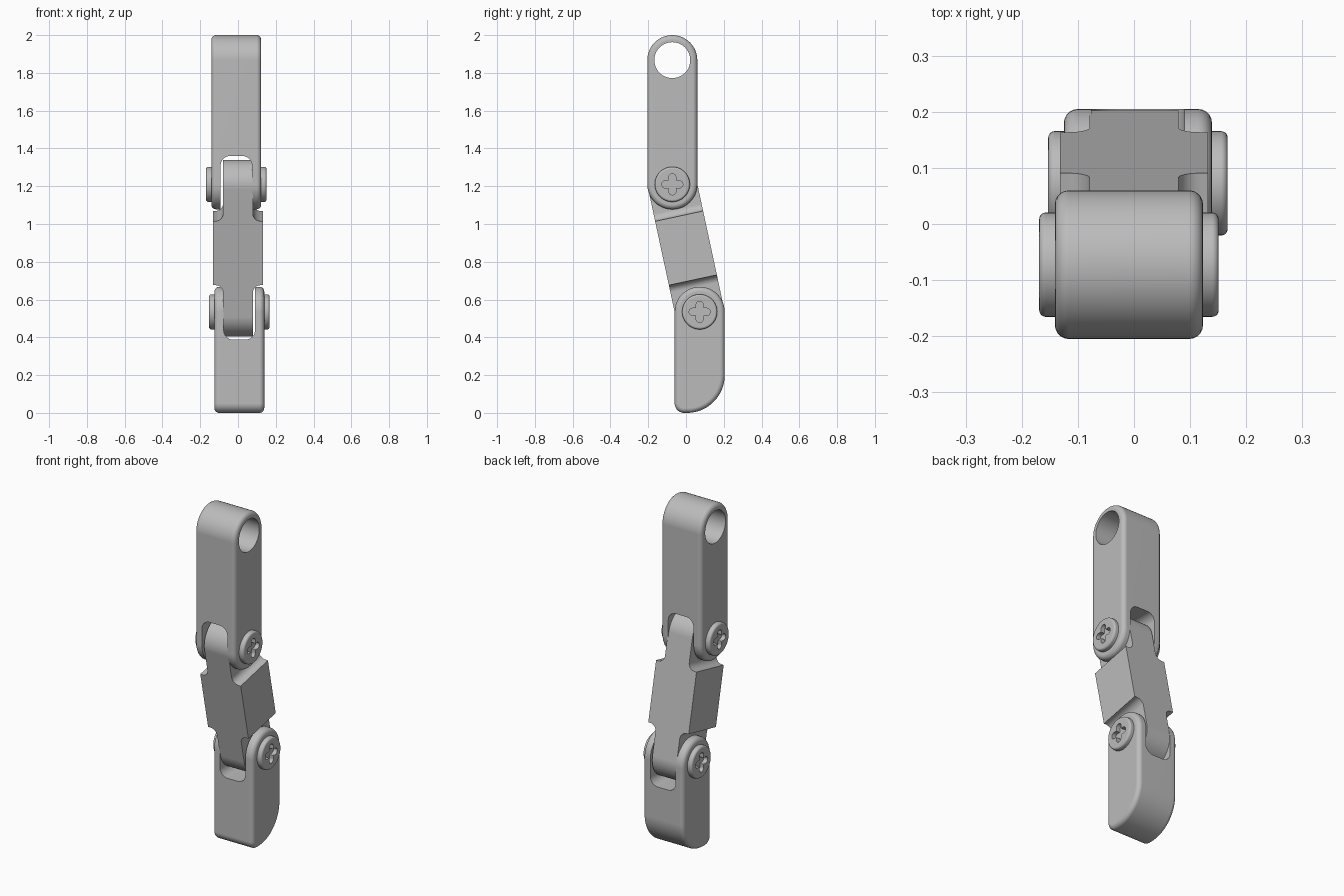
import bpy, bmesh, math
from mathutils import Vector, Matrix

cube = bpy.data.objects.get("Cube")
if cube:
    bpy.data.objects.remove(cube, do_unlink=True)

grey = bpy.data.materials.new("plain grey")
grey.use_nodes = True
grey.diffuse_color = (0.5, 0.5, 0.5, 1)
grey.node_tree.nodes["Principled BSDF"].inputs["Base Color"].default_value = grey.diffuse_color

R = 0.1325                 # radius of every link end
UPPER = (-0.0725, 1.21)    # upper pivot (y, z)
LOWER = (0.0725, 0.535)    # lower pivot
RING = (UPPER[0], 2 - R)   # centre of the top hole


def arc(c, r, a0, a1, n=16):
    angles = [math.radians(a0 + (a1 - a0) * i / n) for i in range(n + 1)]
    return [(c[0] + r * math.cos(a), c[1] + r * math.sin(a)) for a in angles]


def stadium(bottom, top, r):
    return arc(top, r, 0, 180, 24) + arc(bottom, r, 180, 360, 24)


def circle(c, r, n=48):
    return arc(c, r, 0, 360, n)[:-1]


def prism(name, outline, axis, lo, hi, bevel=0.0):
    """Extrude an outline along x (outline is y, z) or along y (outline is x, z)."""
    def put(p, w):
        return (w, p[0], p[1]) if axis == "x" else (p[0], w, p[1])
    bm = bmesh.new()
    ends = [[bm.verts.new(put(p, w)) for p in outline] for w in (lo, hi)]
    caps = [bm.faces.new(e) for e in ends]
    n = len(outline)
    for i in range(n):
        j = (i + 1) % n
        bm.faces.new((ends[0][i], ends[0][j], ends[1][j], ends[1][i]))
    bmesh.ops.recalc_face_normals(bm, faces=bm.faces)
    if bevel:
        rim = [e for f in caps for e in f.edges]
        bmesh.ops.bevel(bm, geom=rim, offset=bevel, segments=5, profile=0.5, affect="EDGES")
    mesh = bpy.data.meshes.new(name)
    bm.to_mesh(mesh)
    bm.free()
    mesh.materials.append(grey)
    obj = bpy.data.objects.new(name, mesh)
    bpy.context.collection.objects.link(obj)
    return obj


def activate(obj):
    bpy.ops.object.select_all(action="DESELECT")
    obj.select_set(True)
    bpy.context.view_layer.objects.active = obj


def combine(obj, tool, operation="DIFFERENCE"):
    activate(obj)
    mod = obj.modifiers.new("cut", "BOOLEAN")
    mod.operation, mod.object, mod.solver = operation, tool, "EXACT"
    bpy.ops.object.modifier_apply(modifier=mod.name)
    bpy.data.objects.remove(tool, do_unlink=True)


def finish(obj):
    activate(obj)
    bpy.ops.object.shade_smooth_by_angle(angle=math.radians(30))
    mod = obj.modifiers.new("clean shading", "WEIGHTED_NORMAL")
    mod.keep_sharp = True


def slot(x, closed, opened):
    """Fork cutter: rounded at the closed end, square at the open end."""
    w, r = 0.083, 0.05
    s = 1 if closed > opened else -1
    z = closed - s * r
    pts = [(x + w, opened)] + arc((x + w - r, z), r, 0, s * 90, 8)
    pts += arc((x - w + r, z), r, s * 90, s * 180, 8) + [(x - w, opened)]
    return prism("slot_cutter", pts, "y", -1, 1)


# Upper link: rounded bar with a through hole and a fork at its lower end
x_up, x_low, half = -0.009, 0.007, 0.132
upper = prism("upper_link", stadium(UPPER, RING, R), "x", x_up - half, x_up + half, 0.025)
combine(upper, prism("hole_cutter", circle(RING, 0.095), "x", -1, 1))
combine(upper, slot(x_up, 1.36, 1.0))
finish(upper)

# Lower link: rounded fork end and a heel with one large curve
heel = arc(LOWER, R, 0, 180, 24) + arc((-0.01, 0.05), 0.05, 180, 270, 8)
heel += arc((0.005, 0.2), 0.2, 270, 360, 20)
lower = prism("lower_link", heel, "x", x_low - half, x_low + half, 0.025)
combine(lower, slot(x_low, 0.388, 0.8))
finish(lower)

# Middle link: wide body, narrow tongues with concave shoulders, rounded ends
span = Vector((UPPER[0] - LOWER[0], UPPER[1] - LOWER[1]))
reach = span.length / 2
tongue, body, fillet = 0.079, 0.132, 0.04
shoulder = reach - 0.172
quarter = [(body, shoulder)] + arc((tongue + fillet, shoulder + fillet), fillet, 270, 180, 8)
quarter += [(tongue, reach + 0.3)]
right_side = [(x, -z) for x, z in reversed(quarter)] + quarter
outline = right_side + [(-x, z) for x, z in reversed(right_side)]
middle = prism("middle_link", outline, "y", -0.3, 0.3)
combine(middle, prism("end_shape", stadium((0, -reach), (0, reach), 0.13), "x", -1, 1), "INTERSECT")
tilt = math.atan2(-span.x, span.y)
middle.data.transform(Matrix.Translation((0, 0, (UPPER[1] + LOWER[1]) / 2)) @ Matrix.Rotation(tilt, 4, "X"))
finish(middle)

# Screw heads with cross recesses on both sides of each pivot
for label, (y, z), x in (("upper", UPPER, x_up), ("lower", LOWER, x_low)):
    for side, s in (("left", 1), ("right", -1)):
        a, b = sorted((x + s * 0.11, x + s * 0.16))
        head = prism(f"{label}_screw_{side}", circle((y, z), 0.093), "x", a, b, 0.012)
        arm, w = 0.037, 0.019
        upright = stadium((y, z - arm), (y, z + arm), w)
        across = [(y + q - z, z - p + y) for p, q in upright]
        for bar in (upright, across):
            c, d = sorted((x + s * 0.135, x + s * 0.2))
            combine(head, prism("cross_cutter", bar, "x", c, d))
        finish(head)
